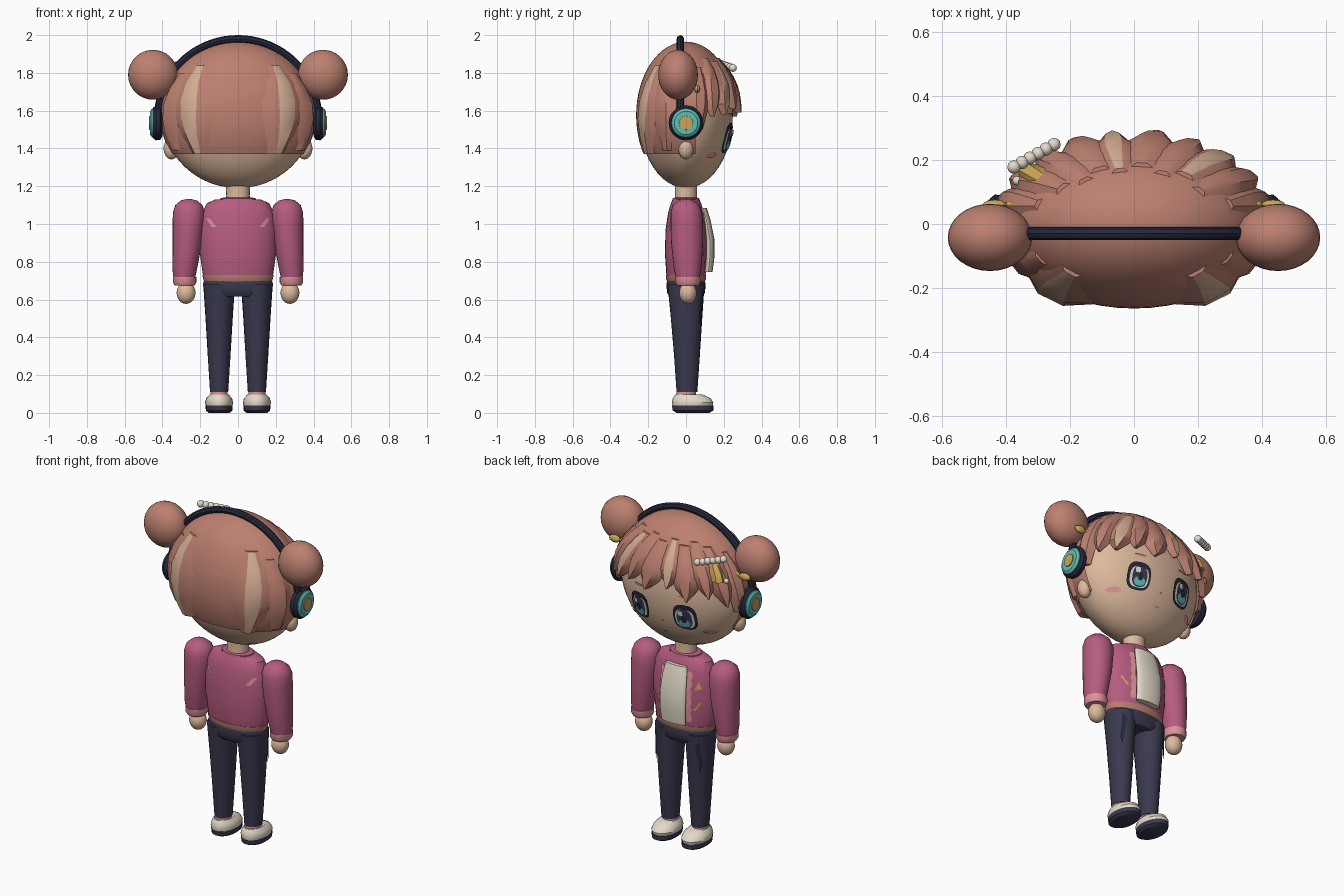
import bpy, bmesh, math
from mathutils import Vector, Matrix

if "Cube" in bpy.data.objects:
    bpy.data.objects.remove(bpy.data.objects["Cube"])

def lin(c):
    c /= 255
    return c / 12.92 if c < 0.04045 else ((c + 0.055) / 1.055) ** 2.4

def colour(name, r, g, b):
    m = bpy.data.materials.new(name)
    m.diffuse_color = (lin(r), lin(g), lin(b), 1)
    m.use_nodes = True
    m.node_tree.nodes["Principled BSDF"].inputs["Base Color"].default_value = m.diffuse_color
    return m

HAIR = colour("hair brown", 188, 128, 112)
SKIN = colour("skin", 222, 186, 157)
STREAK = colour("light hair streak", 211, 174, 146)
JACKET = colour("raspberry", 182, 92, 128)
PINK = colour("light pink", 222, 148, 154)
NAVY = colour("navy", 58, 57, 79)
DARK = colour("dark navy", 38, 40, 60)
CREAM = colour("cream", 228, 219, 203)
TEAL = colour("teal", 94, 190, 178)
GOLD = colour("gold", 204, 166, 88)

def finish(name, bm, *mats):
    bmesh.ops.recalc_face_normals(bm, faces=bm.faces)
    me = bpy.data.meshes.new(name)
    bm.to_mesh(me)
    bm.free()
    for m in mats:
        me.materials.append(m)
    ob = bpy.data.objects.new(name, me)
    bpy.context.collection.objects.link(ob)
    return ob

def skin(name, rings, mats, stripe=None):
    """Join rings of points; facets in column `stripe` get the second material."""
    bm = bmesh.new()
    vs = [[bm.verts.new(p) for p in r] for r in rings]
    n = len(rings[0])
    for a, b in zip(vs, vs[1:]):
        for j in range(n):
            f = bm.faces.new((a[j], a[(j + 1) % n], b[(j + 1) % n], b[j]))
            f.material_index = int(j == stripe)
    bm.faces.new(vs[0])
    bm.faces.new(vs[-1])
    return finish(name, bm, *mats)

def loft(name, secs, mat, n=24, M=Matrix()):
    """Stacked ellipses (z, cx, cy, rx, ry)."""
    ang = [2 * math.pi * i / n for i in range(n)]
    return skin(name, [[M @ Vector((cx + rx * math.cos(a), cy + ry * math.sin(a), z)) for a in ang]
                       for z, cx, cy, rx, ry in secs], [mat])

def ball(name, c, r, mat, seg=24):
    bm = bmesh.new()
    bmesh.ops.create_uvsphere(bm, u_segments=seg, v_segments=seg // 2, radius=1,
                              matrix=Matrix.Translation(c) @ Matrix.Diagonal((*r, 1)))
    return finish(name, bm, mat)

def patch(name, pts, surf, off, mat):
    """Thin plate of (x, z) points laid on a surface y = surf(x, z)."""
    bm = bmesh.new()
    place = lambda x, z: bm.verts.new((x, surf(x, z) + math.copysign(off, surf(x, z)), z))
    ring = [place(x, z) for x, z in pts]
    mid = place(sum(p[0] for p in pts) / len(pts), sum(p[1] for p in pts) / len(pts))
    for i in range(len(ring)):
        bm.faces.new((ring[i - 1], ring[i], mid))
    return finish(name, bm, mat)

def oval(cx, cz, rx, rz, p=1.0, n=20):
    out = []
    for i in range(n):
        c, s = math.cos(2 * math.pi * i / n), math.sin(2 * math.pi * i / n)
        out.append((cx + rx * math.copysign(abs(c) ** p, c), cz + rz * math.copysign(abs(s) ** p, s)))
    return out

# Head
HZ, HRX, HRY, HRZ = 1.575, 0.40, 0.248, 0.385
ball("head", (0, 0, HZ), (HRX, HRY, HRZ), SKIN, 48)

def face_y(x, z):
    return HRY * math.sqrt(max(0.02, 1 - (x / HRX) ** 2 - ((z - HZ) / HRZ) ** 2))

# Face details
for s, side in ((1, "right"), (-1, "left")):
    ex, ez = 0.15 * s, 1.455
    patch("eye_outline_" + side, oval(ex, ez, 0.068, 0.08, 0.7), face_y, 0.010, DARK)
    patch("eye_white_" + side, oval(ex, ez - 0.008, 0.054, 0.06, 0.7), face_y, 0.013, CREAM)
    patch("iris_" + side, oval(ex, ez - 0.006, 0.043, 0.06, 0.8), face_y, 0.016, NAVY)
    patch("iris_glow_" + side, oval(ex, ez - 0.034, 0.032, 0.026), face_y, 0.019, TEAL)
    patch("pupil_" + side, oval(ex, ez - 0.008, 0.016, 0.024), face_y, 0.022, DARK)
    patch("eye_glint_" + side, oval(ex + 0.018, ez + 0.027, 0.014, 0.016, 0.5), face_y, 0.022, CREAM)
    patch("eyebrow_" + side, oval(ex, 1.582, 0.035, 0.007), face_y, 0.006, HAIR)
    patch("blush_" + side, oval(0.26 * s, 1.365, 0.034, 0.015), face_y, 0.006, PINK)
    ball("ear_" + side, (0.352 * s, 0.0, 1.4), (0.042, 0.04, 0.058), SKIN)
patch("nose", oval(0, 1.40, 0.008, 0.005), face_y, 0.006, HAIR)
patch("mouth", oval(0, 1.325, 0.016, 0.004), face_y, 0.006, HAIR)

# Hair cap: low at the back, cut high over the face
CRX, CRY, CRZ = 0.412, 0.264, 0.39
bm = bmesh.new()
bmesh.ops.create_uvsphere(bm, u_segments=48, v_segments=32, radius=1,
                          matrix=Matrix.Translation((0, 0, HZ)) @ Matrix.Diagonal((CRX, CRY, CRZ, 1)))
for co, no in (((0, 0, 1.37), (0, 0, 1)), ((0, 0, 1.69), (0, 0, 1)), ((0, 0.05, 0), (0, 1, 0))):
    bmesh.ops.bisect_plane(bm, geom=bm.verts[:] + bm.edges[:] + bm.faces[:], plane_co=co, plane_no=no)
def bare(f):
    c = f.calc_center_median()
    return c.z < 1.37 or (c.z < 1.69 and c.y > 0.05)
bmesh.ops.delete(bm, geom=[f for f in bm.faces if bare(f)], context='FACES')
finish("hair_cap", bm, HAIR)

def on_hair(deg, z, off):
    k = math.sqrt(max(0.01, 1 - ((z - HZ) / CRZ) ** 2))
    a = math.radians(deg)
    return Vector(((CRX * k + off) * math.sin(a), (CRY * k + off) * math.cos(a), z))

def lock(name, a0, a1, z0, z1, w, widths, lift, streak=False):
    """Ridged strand following the hair; degrees run from the face towards +x."""
    rings, n = [], len(widths) - 1
    for i, wd in enumerate(widths):
        t = i / n
        a, z, h = a0 + (a1 - a0) * t, z0 + (z1 - z0) * t, w * wd
        o = lift * min(1, 0.35 + 1.3 * t)
        rings.append([on_hair(a - h, z, -0.012 + o * 0.4), on_hair(a - h * 0.35, z, o),
                      on_hair(a + h * 0.35, z, o), on_hair(a + h, z, -0.012 + o * 0.4)])
    skin(name, rings, [HAIR, STREAK], 1 if streak else None)

POINTED = (0.7, 0.9, 1, 1, 0.7, 0.08)
BLUNT = (0.55, 0.85, 1, 0.9, 0.65, 0.4)
# Bangs across the forehead
for i, (a0, a1, zb, w, st) in enumerate((
        (52, 60, 1.57, 13, False), (34, 44, 1.58, 14, True), (20, 27, 1.61, 12, False),
        (5, 10, 1.59, 13, False), (-10, -9, 1.63, 11, True), (-22, -25, 1.57, 13, False),
        (-36, -43, 1.60, 12, False), (-52, -60, 1.55, 13, False))):
    lock("bang_%d" % (i + 1), a0, a1, 1.88 - 0.02 * (i % 2), zb, w, POINTED, 0.034, st)
for s, side in ((1, "right"), (-1, "left")):
    lock("temple_lock_" + side, 72 * s, 76 * s, 1.83, 1.50, 14, BLUNT, 0.03)
    lock("side_lock_" + side, 120 * s, 116 * s, 1.80, 1.39, 18, BLUNT, 0.02)
    lock("back_lock_" + side, 140 * s, 146 * s, 1.84, 1.37, 20, BLUNT, 0.032, True)

    # Buns with gold bows
    ball("bun_" + side, (0.45 * s, -0.042, 1.79), (0.132, 0.105, 0.132), HAIR, 32)
    for d in (-1, 1):
        ball("bow_loop_" + side, (0.40 * s + 0.035 * d, 0.06, 1.715), (0.038, 0.016, 0.022), GOLD, 12)
    # Headphone cups, from cushion to gold centre
    M = Matrix.Translation((0.40 * s, 0, 1.535)) @ Matrix.Rotation(s * math.pi / 2, 4, 'Y')
    for nm, secs, m in (
            ("cup_cushion_", ((0, .07), (.012, .09), (.035, .092), (.05, .08)), DARK),
            ("cup_cover_", ((.03, .078), (.055, .076), (.065, .062)), TEAL),
            ("cup_centre_", ((.05, .038), (.07, .036)), GOLD)):
        loft(nm + side, [(z, 0, 0, r, r) for z, r in secs], m, 28, M)

# Headphone band
rings = []
for i in range(41):
    t = math.radians(-4 + 188 * i / 40)
    d = Vector((math.cos(t), 0, math.sin(t)))
    c = Vector((0.425 * d.x, -0.03, 1.56 + 0.42 * d.z))
    rings.append([c + d * 0.02 * math.cos(j * math.pi / 4) + Vector((0, 0.02 * math.sin(j * math.pi / 4), 0))
                  for j in range(8)])
skin("headphone_band", rings, [DARK])

# Hair clip, bead row and bead string
for i in range(6):
    t = i / 5
    ball("clip_bead", (-0.375 + 0.125 * t, 0.178 + 0.07 * t, 1.85 - 0.024 * t), (0.021,) * 3, CREAM, 12)
for z in (1.70, 1.645, 1.59):
    ball("string_bead", (-0.365, 0.135, z), (0.015,) * 3, CREAM, 12)
lock("gold_clip", -53, -53, 1.79, 1.70, 8, (1, 1, 1), 0.05)
bpy.data.objects["gold_clip"].data.materials[0] = GOLD

# Neck and torso
loft("neck", ((1.08, 0, 0, .07, .065), (1.15, 0, 0, .062, .058), (1.22, 0, 0, .065, .06)), SKIN)
TORSO = ((.70, 0, 0, .178, .098), (.73, 0, 0, .186, .104), (.85, 0, 0, .203, .112), (.97, 0, 0, .203, .108),
         (1.06, 0, 0, .19, .095), (1.11, 0, 0, .165, .08), (1.13, 0, 0, .12, .068))
loft("jacket_body", TORSO, JACKET, 32)
loft("jacket_hem", ((.695, 0, 0, .178, .1), (.71, 0, 0, .185, .106), (.73, 0, 0, .189, .107)), HAIR, 32)
loft("collar", ((1.11, 0, 0, .105, .078), (1.135, 0, 0, .095, .07), (1.14, 0, 0, .075, .06)), JACKET)
loft("shirt_panel", ((.745, 0, .118, .08, .022), (.82, 0, .126, .085, .024), (.92, 0, .126, .086, .024),
                     (1.02, 0, .108, .08, .022), (1.085, 0, .09, .07, .02)), CREAM, 20)

def torso_y(x, z):
    for a, b in zip(TORSO, TORSO[1:]):
        if a[0] <= z <= b[0]:
            t = (z - a[0]) / (b[0] - a[0])
            rx, ry = a[3] + (b[3] - a[3]) * t, a[4] + (b[4] - a[4]) * t
            return ry * math.sqrt(max(0, 1 - (x / rx) ** 2))
    return 0.1

# Jacket trim
for s in (1, -1):
    for i in range(6):
        z = 0.76 + 0.05 * i
        patch("lapel_frill", [(s * .075, z), (s * .10, z), (s * .108, z + .025), (s * .10, z + .05),
                              (s * .075, z + .05)], torso_y, 0.006, PINK)
    patch("back_mark", [(s * .115, .985), (s * .14, .985), (s * .17, 1.03), (s * .15, 1.03)],
          lambda x, z: -torso_y(x, z), 0.006, PINK)
    patch("gold_dash", [(s * .115, .835), (s * .125, .83), (s * .16, .885), (s * .15, .885)], torso_y, 0.006, GOLD)
patch("gold_triangle", [(-.12, .955), (-.16, .965), (-.14, 1.005)], torso_y, 0.006, GOLD)

# Arms and legs
loft("hips", ((.615, 0, 0, .15, .085), (.635, 0, 0, .178, .1), (.68, 0, 0, .186, .104), (.715, 0, 0, .176, .097)), NAVY, 28)
for s, side in ((1, "right"), (-1, "left")):
    loft("sleeve_" + side, ((.70, .285 * s, .01, .055, .06), (.76, .282 * s, .008, .065, .072),
                            (.9, .268 * s, .006, .078, .085), (1.0, .262 * s, .004, .084, .086),
                            (1.06, .26 * s, .002, .085, .084), (1.10, .26 * s, 0, .072, .07),
                            (1.125, .26 * s, 0, .042, .04), (1.132, .26 * s, 0, .012, .012)), JACKET)
    loft("cuff_" + side, ((.675, .282 * s, .01, .054, .058), (.69, .283 * s, .01, .062, .066),
                          (.72, .283 * s, .01, .062, .067)), PINK)
    ball("hand_" + side, (.275 * s, .01, .635), (.05, .046, .058), SKIN)
    loft("leg_" + side, ((.11, .1 * s, .005, .048, .055), (.3, .1 * s, .005, .06, .068),
                         (.5, .1 * s, .003, .072, .083), (.68, .1 * s, 0, .084, .098)), NAVY)
    leg_y = lambda x, z: (.045 + .058 * z) * math.sqrt(max(.05, 1 - ((abs(x) - .1) / .08) ** 2)) + .008
    patch("trouser_fold_" + side, [(.125 * s, .62), (.15 * s, .66), (.155 * s, .50), (.145 * s, .46)],
          leg_y, 0.008, DARK)
    loft("sock_" + side, ((.08, .1 * s, 0, .045, .05), (.125, .1 * s, .002, .046, .052)), PINK)
    loft("shoe_" + side, ((.03, .1 * s, .035, .068, .104), (.055, .1 * s, .035, .075, .11),
                          (.078, .1 * s, .03, .068, .1), (.098, .1 * s, .015, .05, .072)), CREAM)
    loft("sole_" + side, ((0, .1 * s, .037, .055, .085), (.012, .1 * s, .037, .07, .108),
                          (.038, .1 * s, .036, .072, .11)), NAVY)

# Smooth shading with crisp edges
for ob in bpy.data.objects:
    ob.select_set(True)
    bpy.context.view_layer.objects.active = ob
bpy.ops.object.shade_smooth_by_angle(angle=math.radians(35))
